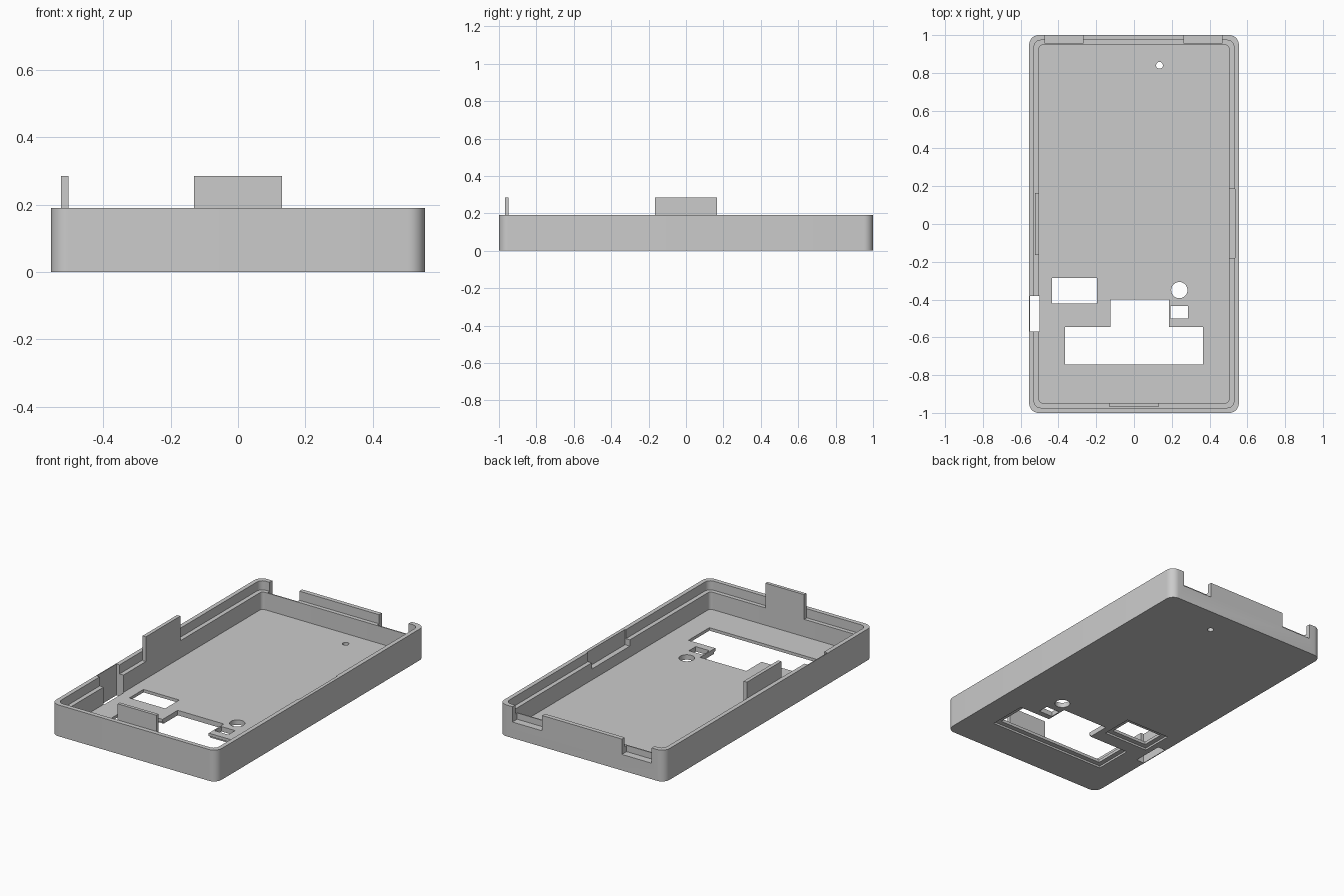
import bpy
import bmesh
from math import cos, sin, pi, radians

if "Cube" in bpy.data.objects:
    bpy.data.objects.remove(bpy.data.objects["Cube"], do_unlink=True)

# Single plastic colour
plastic = bpy.data.materials.new("grey_plastic")
plastic.use_nodes = True
plastic.diffuse_color = (0.6, 0.6, 0.6, 1)
plastic.node_tree.nodes["Principled BSDF"].inputs["Base Color"].default_value = (0.6, 0.6, 0.6, 1)


def prism(name, outline, z0, z1):
    """Extrude a counter-clockwise outline from z0 to z1."""
    bm = bmesh.new()
    face = bm.faces.new([bm.verts.new((x, y, z0)) for x, y in outline])
    top = bmesh.ops.extrude_face_region(bm, geom=[face])["geom"]
    bmesh.ops.translate(bm, vec=(0, 0, z1 - z0),
                        verts=[v for v in top if isinstance(v, bmesh.types.BMVert)])
    bmesh.ops.recalc_face_normals(bm, faces=bm.faces)
    mesh = bpy.data.meshes.new(name)
    bm.to_mesh(mesh)
    bm.free()
    mesh.materials.append(plastic)
    obj = bpy.data.objects.new(name, mesh)
    bpy.context.collection.objects.link(obj)
    return obj


def rect(x0, x1, y0, y1):
    return [(x0, y0), (x1, y0), (x1, y1), (x0, y1)]


def circle(x, y, r, n=32):
    return [(x + r * cos(2 * pi * i / n), y + r * sin(2 * pi * i / n)) for i in range(n)]


def rounded(hx, hy, r, steps=8):
    pts = []
    for q, (sx, sy) in enumerate([(1, 1), (-1, 1), (-1, -1), (1, -1)]):
        for i in range(steps + 1):
            a = (q + i / steps) * pi / 2
            pts.append((sx * (hx - r) + r * cos(a), sy * (hy - r) + r * sin(a)))
    return pts


def cut(target, outline, z0, z1):
    """Subtract a prism from the target."""
    cutter = prism("cutter", outline, z0, z1)
    cutter.hide_render = True
    mod = target.modifiers.new("cut", "BOOLEAN")
    mod.operation = "DIFFERENCE"
    mod.solver = "EXACT"
    mod.object = cutter
    bpy.context.view_layer.objects.active = target
    bpy.ops.object.modifier_apply(modifier=mod.name)
    bpy.data.objects.remove(cutter, do_unlink=True)


RIM, LEDGE, FLOOR, SLOT = 0.19, 0.135, 0.03, 0.097

# Tray with cavity and stepped rim
shell = prism("case_shell", rounded(0.555, 1.0, 0.05), 0, RIM)
cut(shell, rounded(0.503, 0.948, 0.02), FLOOR, 0.3)
cut(shell, rounded(0.529, 0.973, 0.035), LEDGE, 0.3)

# Latch notches in the back wall and recess in the side ledge
for x0, x1 in [(-0.47, -0.27), (0.265, 0.465)]:
    cut(shell, rect(x0, x1, 0.955, 1.1), SLOT, 0.3)
cut(shell, rect(0.48, 0.535, -0.18, 0.185), SLOT, 0.3)

# Strap slot beside the wall, running through the floor
cut(shell, rect(-0.55, -0.499, -0.57, -0.38), -0.1, 0.3)

# Floor openings: display, switch window, small window, button, indicator
display = [(-0.365, -0.745), (0.365, -0.745), (0.365, -0.545), (0.185, -0.545),
           (0.185, -0.40), (-0.125, -0.40), (-0.125, -0.545), (-0.365, -0.545)]
openings = [display, rect(-0.435, -0.195, -0.42, -0.285),
            rect(0.193, 0.285, -0.5, -0.435),
            circle(0.24, -0.35, 0.043), circle(0.135, 0.84, 0.018)]
for outline in openings:
    cut(shell, outline, -0.1, 0.08)

# Shallow frames under the two large windows
for frame in [rect(-0.395, 0.395, -0.775, -0.535), rect(-0.465, -0.165, -0.45, -0.255)]:
    cut(shell, frame, -0.1, 0.012)

# Upright locating tabs
prism("side_tab", rect(-0.525, -0.503, -0.165, 0.165), LEDGE, 0.285)
prism("front_tab", rect(-0.13, 0.13, -0.968, -0.948), LEDGE, 0.285)

# Smooth the rounded corners only
bpy.ops.object.select_all(action="DESELECT")
shell.select_set(True)
bpy.context.view_layer.objects.active = shell
bpy.ops.object.shade_smooth_by_angle(angle=radians(30))
